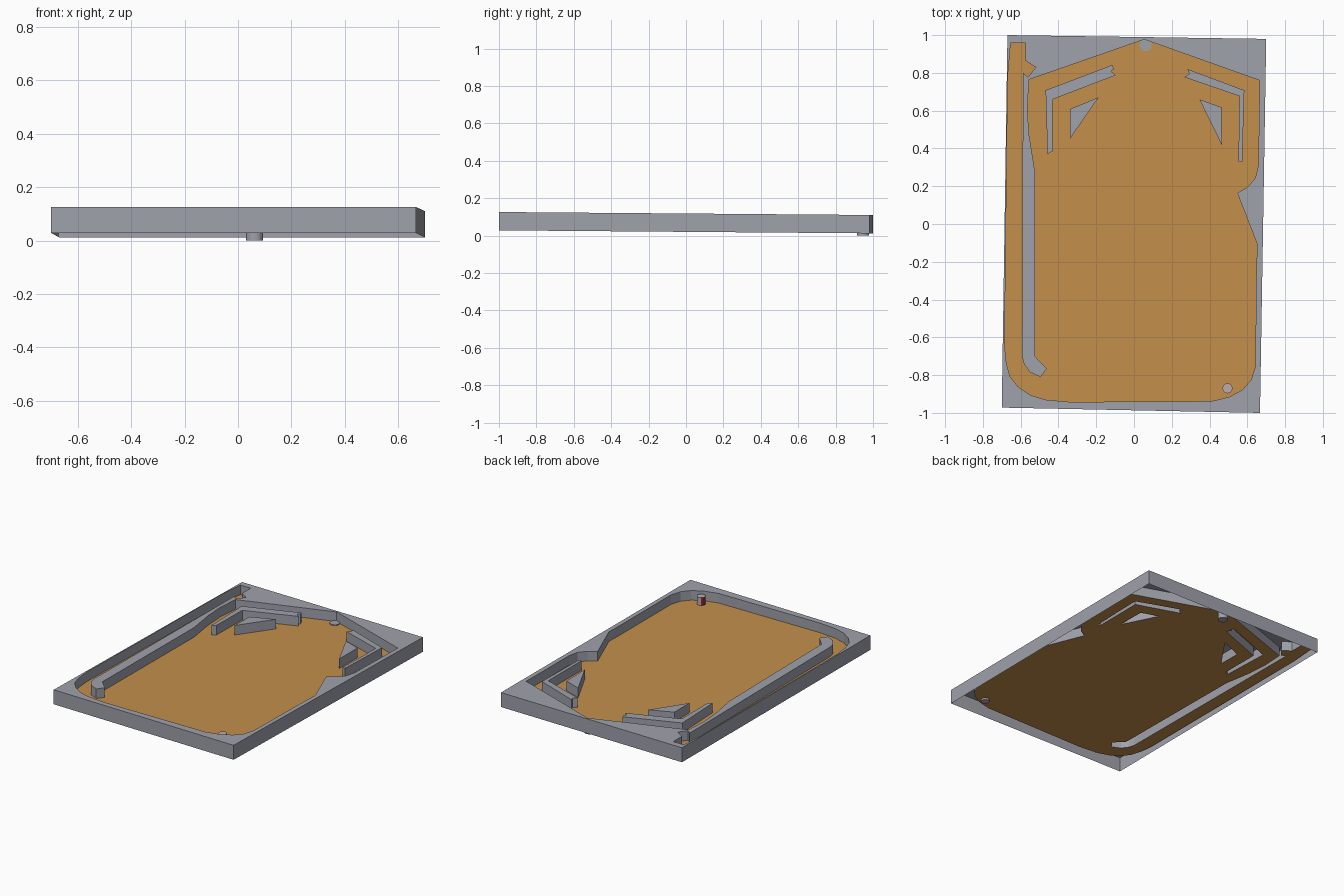
import bpy, bmesh, math

if "Cube" in bpy.data.objects:
    bpy.data.objects.remove(bpy.data.objects["Cube"])


def material(name, r, g, b):
    m = bpy.data.materials.new(name)
    m.diffuse_color = (r, g, b, 1)
    m.use_nodes = True
    m.node_tree.nodes["Principled BSDF"].inputs["Base Color"].default_value = m.diffuse_color
    return m


GREY = material("blue_grey", 0.35, 0.36, 0.41)
WOOD = material("orange_wood", 0.55, 0.275, 0.07)
PINK = material("pale_pink_grey", 0.50, 0.40, 0.42)
RED = material("dark_red", 0.28, 0.02, 0.03)


# The whole table slopes slightly down to the back
def z_top(y):
    return 0.118 - 0.008 * y


def z_floor(y):
    return z_top(y) - 0.065


def z_base(y):
    return z_top(y) - 0.098


def ccw(pts):
    area = sum(a[0] * b[1] - b[0] * a[1] for a, b in zip(pts, pts[1:] + pts[:1]))
    return pts if area > 0 else pts[::-1]


def finish(name, bm, mats):
    me = bpy.data.meshes.new(name)
    bm.to_mesh(me)
    bm.free()
    for m in mats:
        me.materials.append(m)
    ob = bpy.data.objects.new(name, me)
    bpy.context.collection.objects.link(ob)
    return ob


def loop(bm, pts, zf):
    return [bm.verts.new((x, y, zf(y))) for x, y in pts]


def sheet(bm, loops):
    """Flat sheet filled between closed vertex loops, facing up."""
    edges = [bm.edges.new((a, b)) for lp in loops for a, b in zip(lp, lp[1:] + lp[:1])]
    made = bmesh.ops.triangle_fill(bm, use_beauty=True, use_dissolve=False, edges=edges)
    for f in [g for g in made["geom"] if isinstance(g, bmesh.types.BMFace)]:
        f.normal_update()
        if f.normal.z < 0:
            f.normal_flip()


def walls(bm, upper, pts, zf, inward=False):
    lower = loop(bm, pts, zf)
    n = len(pts)
    for i in range(n):
        j = (i + 1) % n
        f = [lower[i], lower[j], upper[j], upper[i]]
        bm.faces.new(f[::-1] if inward else f)


OUTER = ccw([(-0.67, 1.0), (0.70, 0.98), (0.667, -1.0), (-0.70, -0.972)])

# Playing area edge: shooter lane, round front corners, side bump, gabled back
EDGE = [(-0.653, 0.957), (-0.668, 0.78), (-0.685, -0.64), (-0.675, -0.74),
        (-0.655, -0.81), (-0.615, -0.86), (-0.55, -0.905), (-0.47, -0.93),
        (-0.34, -0.942), (0.41, -0.938), (0.505, -0.915), (0.575, -0.877),
        (0.62, -0.825), (0.642, -0.755), (0.648, -0.24), (0.652, -0.106),
        (0.547, 0.164), (0.60, 0.195), (0.642, 0.243), (0.658, 0.31),
        (0.665, 0.76), (0.055, 0.977), (-0.555, 0.765)]
# Lane divider running out from the frame, and the lane notch
DIVIDER = [(-0.565, 0.61), (-0.555, 0.47), (-0.525, 0.28), (-0.525, -0.70),
           (-0.462, -0.766), (-0.495, -0.81), (-0.55, -0.785), (-0.583, -0.74),
           (-0.592, -0.70), (-0.588, 0.80), (-0.56, 0.777), (-0.52, 0.83),
           (-0.575, 0.865), (-0.575, 0.957)]
POCKET = ccw(EDGE + DIVIDER)

ISLANDS = {
    "left_guide": [(-0.468, 0.708), (-0.115, 0.842), (-0.106, 0.82), (-0.122, 0.81),
                   (-0.098, 0.787), (-0.43, 0.66), (-0.432, 0.385), (-0.458, 0.37)],
    "right_guide": [(0.283, 0.82), (0.584, 0.708), (0.573, 0.328), (0.553, 0.33),
                    (0.558, 0.677), (0.267, 0.777), (0.293, 0.795)],
    "left_triangle_bumper": [(-0.34, 0.608), (-0.187, 0.671), (-0.34, 0.45)],
    "right_triangle_bumper": [(0.346, 0.66), (0.463, 0.618), (0.465, 0.418)],
}

# Frame: open underneath, with the playing area sunk into it
bm = bmesh.new()
outer, inner = loop(bm, OUTER, z_top), loop(bm, POCKET, z_top)
sheet(bm, [outer, inner])
walls(bm, outer, OUTER, z_base)
walls(bm, inner, POCKET, z_floor, inward=True)
finish("frame", bm, [GREY])

# Board with openings under the hollow islands
bm = bmesh.new()
sheet(bm, [loop(bm, p, z_floor) for p in [POCKET] + list(ISLANDS.values())])
finish("board", bm, [WOOD])

# Guides and bumpers
for name, pts in ISLANDS.items():
    pts = ccw(pts)
    bm = bmesh.new()
    top = loop(bm, pts, z_top)
    sheet(bm, [top])
    walls(bm, top, pts, z_floor)
    finish(name, bm, [GREY])


# Round pegs
def peg(name, x, y, r, z0, z1, sides, mats):
    bm = bmesh.new()
    bmesh.ops.create_cone(bm, cap_ends=True, segments=sides, radius1=r, radius2=r,
                          depth=z1 - z0)
    bmesh.ops.translate(bm, verts=bm.verts, vec=(x, y, (z0 + z1) / 2))
    bm.normal_update()
    if len(mats) > 1:
        for f in bm.faces:
            f.material_index = 1 if f.normal.x < -0.6 else 0
    return finish(name, bm, mats)


peg("drain_peg", 0.062, 0.947, 0.032, 0.0, z_floor(0.95) + 0.006, 24, [GREY])
peg("front_peg", 0.495, -0.87, 0.027, z_floor(-0.87) - 0.012, z_top(-0.87) - 0.012, 12,
    [PINK, RED])
